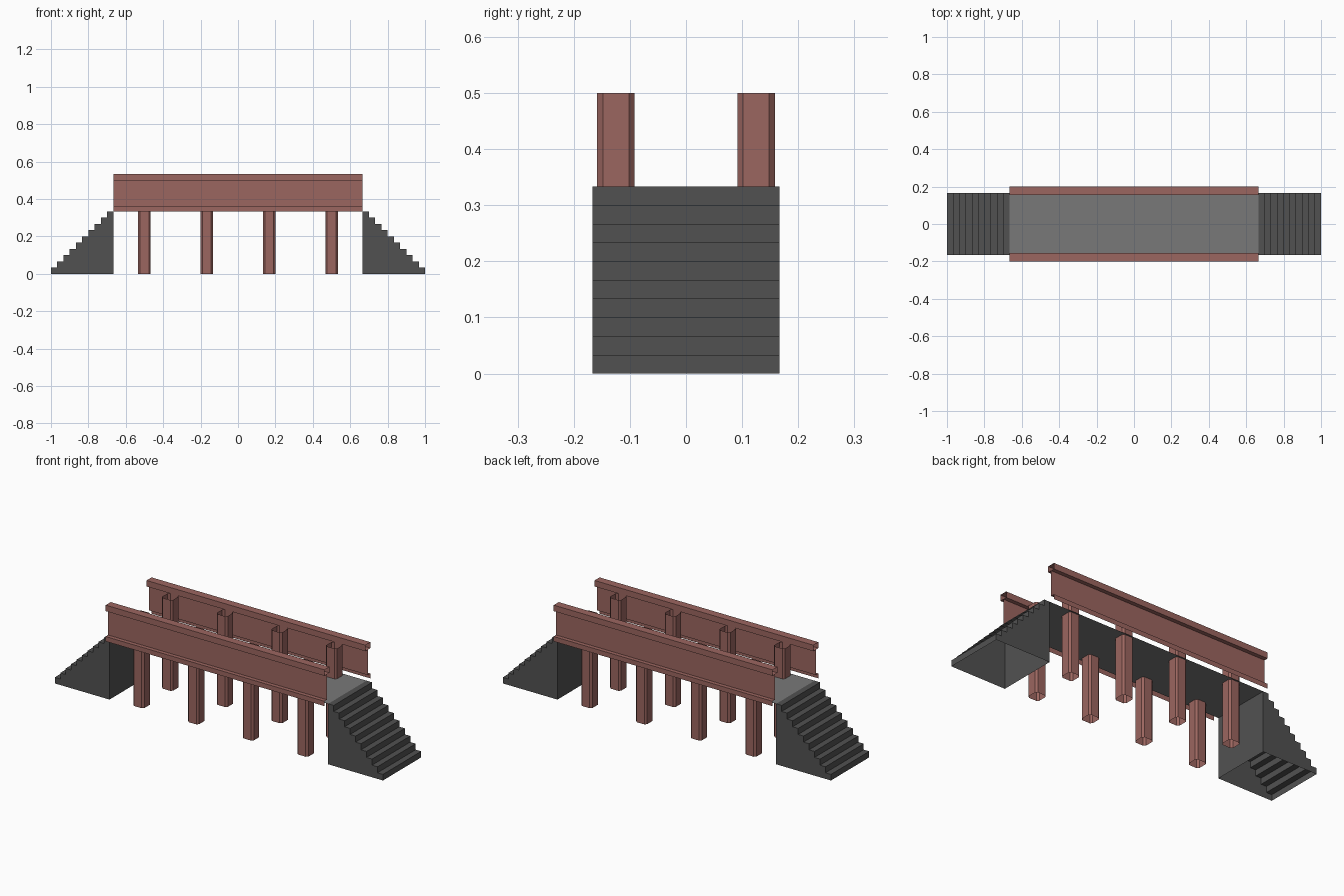
import bpy, bmesh
from mathutils import Vector

if "Cube" in bpy.data.objects:
    bpy.data.objects.remove(bpy.data.objects["Cube"])

W = 1 / 6          # half width of deck and stairs
L = 2 / 3          # half length of deck
H = 1 / 3          # deck height


def material(name, rgb):
    m = bpy.data.materials.new(name)
    m.diffuse_color = (*rgb, 1)
    m.use_nodes = True
    m.node_tree.nodes["Principled BSDF"].inputs["Base Color"].default_value = m.diffuse_color
    return m


BROWN = material("red_brown", (0.33, 0.133, 0.117))
DARK = material("dark_grey", (0.083, 0.083, 0.083))
GREY = material("mid_grey", (0.19, 0.19, 0.19))


def sheet(name, points, offset, mat, closed=False, caps=False):
    """Sweep a profile of 3D points along an offset, leaving a thin open shell."""
    bm = bmesh.new()
    off = Vector(offset)
    a = [bm.verts.new(p) for p in points]
    b = [bm.verts.new(Vector(p) + off) for p in points]
    n = len(points)
    for i in range(n if closed else n - 1):
        j = (i + 1) % n
        bm.faces.new((a[i], a[j], b[j], b[i]))
    if caps:
        bm.faces.new(a)
        bm.faces.new(b)
    if n > 2:
        bmesh.ops.recalc_face_normals(bm, faces=bm.faces)
    me = bpy.data.meshes.new(name)
    bm.to_mesh(me)
    bm.free()
    me.materials.append(mat)
    ob = bpy.data.objects.new(name, me)
    bpy.context.collection.objects.link(ob)
    return ob


# Deck: a single flat surface facing up
sheet("deck", [(-L, -W, H), (L, -W, H)], (0, 2 * W, 0), GREY)

# Stairs: ten steps at each end, hollow and open underneath
STEPS = 10
d = H / STEPS
for side, label in ((-1, "left"), (1, "right")):
    prof = [(side * 1.0, -W, 0)]
    for i in range(STEPS):
        x = 1 - i * d
        prof += [(side * x, -W, (i + 1) * d), (side * (x - d), -W, (i + 1) * d)]
    prof.append((side * L, -W, 0))
    sheet(label + "_stairs", prof, (0, 2 * W, 0), DARK, caps=True)

# Girders: boxed top flange, thin web, outward bottom lip
GIRDER = [(0.178, 0.5), (0.156, 0.5), (0.156, 0.533), (0.2, 0.533), (0.2, 0.5),
          (0.178, 0.5), (0.178, 0.36), (0.2, 0.36), (0.2, H)]
for side, label in ((-1, "front"), (1, "back")):
    sheet(label + "_girder", [(-L, side * y, z) for y, z in GIRDER],
          (2 * L, 0, 0), BROWN)

# Posts: hollow square tubes with cut corners
R, C = 1 / 30, 0.01
OUTLINE = [(R, R - C), (R - C, R), (C - R, R), (-R, R - C),
           (-R, C - R), (C - R, -R), (R - C, -R), (R, C - R)]
for side, label in ((-1, "front"), (1, "back")):
    for k in range(4):
        cx = -0.5 + k / 3
        sheet(f"{label}_post_{k + 1}",
              [(cx + x, side * 0.125 + y, 0) for x, y in OUTLINE],
              (0, 0, 0.5), BROWN, closed=True)
